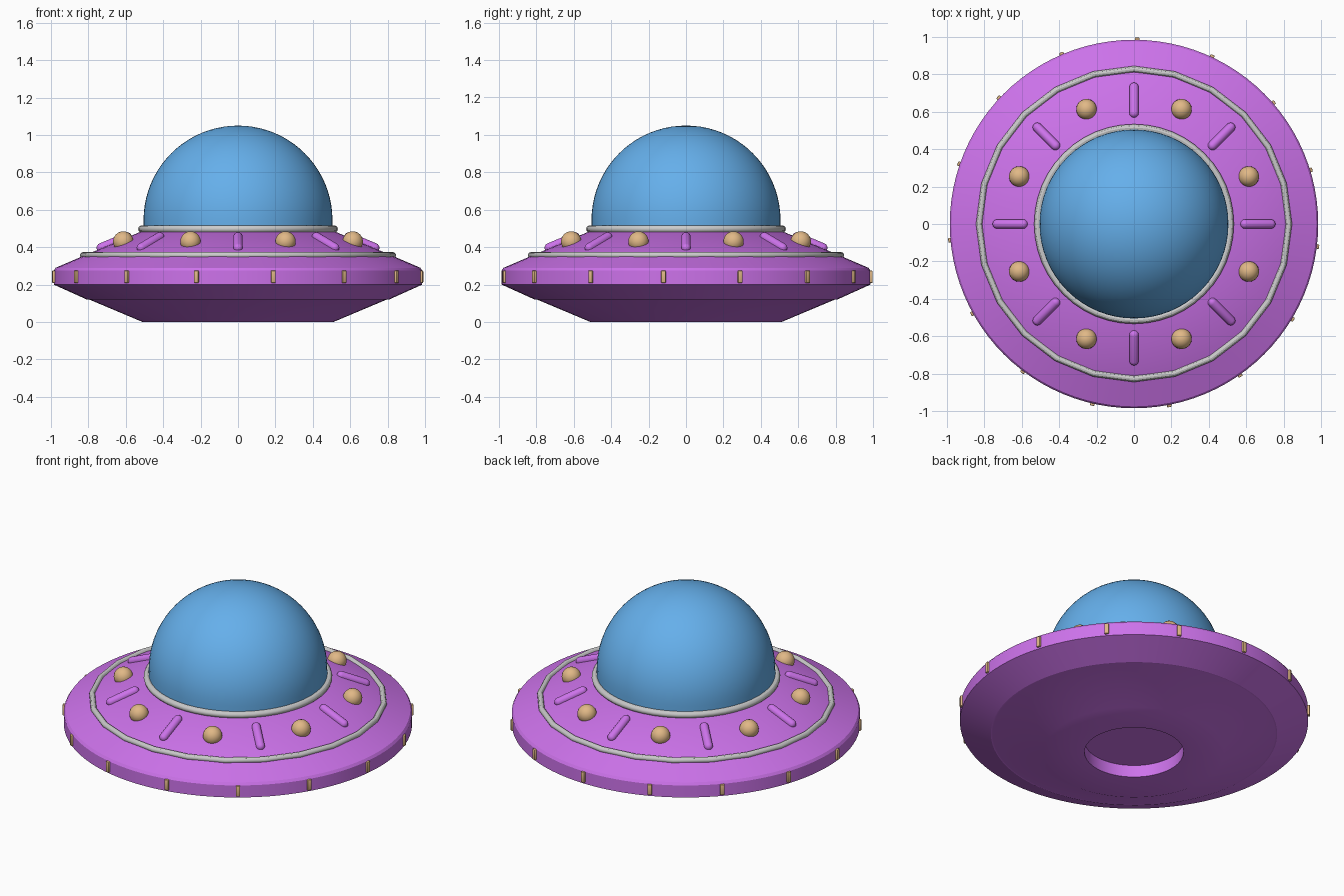
import bpy, bmesh, math
from mathutils import Matrix

if "Cube" in bpy.data.objects:
    bpy.data.objects.remove(bpy.data.objects["Cube"])


def material(name, rgb):
    m = bpy.data.materials.new(name)
    m.diffuse_color = (*rgb, 1)
    m.use_nodes = True
    m.node_tree.nodes["Principled BSDF"].inputs["Base Color"].default_value = m.diffuse_color
    return m


PURPLE = material("purple", (0.61, 0.17, 0.83))
BLUE = material("blue", (0.13, 0.43, 0.83))
TAN = material("tan", (0.75, 0.48, 0.24))


def finish(name, bm, mat=None, matrix=None, angle=30):
    bmesh.ops.recalc_face_normals(bm, faces=bm.faces)
    me = bpy.data.meshes.new(name)
    bm.to_mesh(me)
    bm.free()
    for p in me.polygons:
        p.use_smooth = True
    me.set_sharp_from_angle(angle=math.radians(angle))
    if mat:
        me.materials.append(mat)
    ob = bpy.data.objects.new(name, me)
    bpy.context.collection.objects.link(ob)
    if matrix:
        ob.matrix_world = matrix
    return ob


def lathe(name, profile, segs, mat=None, matrix=None, closed=False):
    """Revolve (radius, z) points about z; radius 0 becomes a pole."""
    bm = bmesh.new()
    rings = []
    for r, z in profile:
        if r < 1e-6:
            rings.append([bm.verts.new((0, 0, z))] * segs)
        else:
            rings.append([bm.verts.new((r * math.cos(2 * math.pi * i / segs),
                                        r * math.sin(2 * math.pi * i / segs), z))
                          for i in range(segs)])
    pairs = list(zip(rings, rings[1:]))
    if closed:
        pairs.append((rings[-1], rings[0]))
    for a, b in pairs:
        for i in range(segs):
            j = (i + 1) % segs
            bm.faces.new(dict.fromkeys((a[i], a[j], b[j], b[i])))
    return finish(name, bm, mat, matrix)


def arc(cr, cz, r, a0, a1, n):
    return [(cr + r * math.cos(math.radians(a0 + (a1 - a0) * i / n)),
             cz + r * math.sin(math.radians(a0 + (a1 - a0) * i / n))) for i in range(n + 1)]


def ring(name, radius, z, minor, segs):
    lathe(name, arc(radius, z, minor, 0, 360, 12)[:-1], segs, closed=True)


# Saucer body with recessed hatch underneath
lathe("saucer_body", [(0, 0.075), (0.28, 0.075), (0.28, 0), (0.51, 0),
                      (0.80, 0.122), (0.81, 0.121), (0.985, 0.2), (0.985, 0.275),
                      (0.975, 0.29), (0.83, 0.352), (0.52, 0.483), (0, 0.483)], 96, PURPLE)

# Glass dome
lathe("dome", [(0, 0.484), (0.505, 0.484)] + arc(0, 0.545, 0.505, 0, 89.99, 20)[:-1]
      + [(0, 1.05)], 64, BLUE)

# Grey trim rings
ring("dome_ring", 0.515, 0.497, 0.019, 48)
ring("deck_ring", 0.828, 0.357, 0.017, 24)

# Deck lamps and raised ribs, alternating around the sloped deck
slope = math.atan2(0.131, 0.31)
for k in range(8):
    turn = Matrix.Rotation(math.radians(45 * k + 22.5), 4, 'Z')
    bm = bmesh.new()
    bmesh.ops.create_uvsphere(bm, u_segments=24, v_segments=12, radius=0.055)
    finish(f"deck_lamp_{k}", bm, TAN, turn @ Matrix.Translation((0.664, 0, 0.43)))

    turn = Matrix.Rotation(math.radians(45 * k), 4, 'Z')
    lathe(f"deck_rib_{k}",
          [(0, -0.1)] + arc(0, -0.075, 0.025, -72, 0, 4)
          + arc(0, 0.075, 0.025, 0, 72, 4) + [(0, 0.1)], 16, PURPLE,
          turn @ Matrix.Translation((0.662, 0, 0.426))
          @ Matrix.Rotation(math.pi / 2 + slope, 4, 'Y'))

# Small rim lights
for k in range(15):
    bm = bmesh.new()
    bmesh.ops.create_cube(bm, size=1, matrix=Matrix.Diagonal((0.04, 0.024, 0.066, 1)))
    bmesh.ops.bevel(bm, geom=bm.edges[:], offset=0.004, segments=2, affect='EDGES', profile=0.5)
    finish(f"rim_light_{k}", bm, TAN,
           Matrix.Rotation(math.radians(24 * k - 7), 4, 'Z')
           @ Matrix.Translation((0.977, 0, 0.242)))
